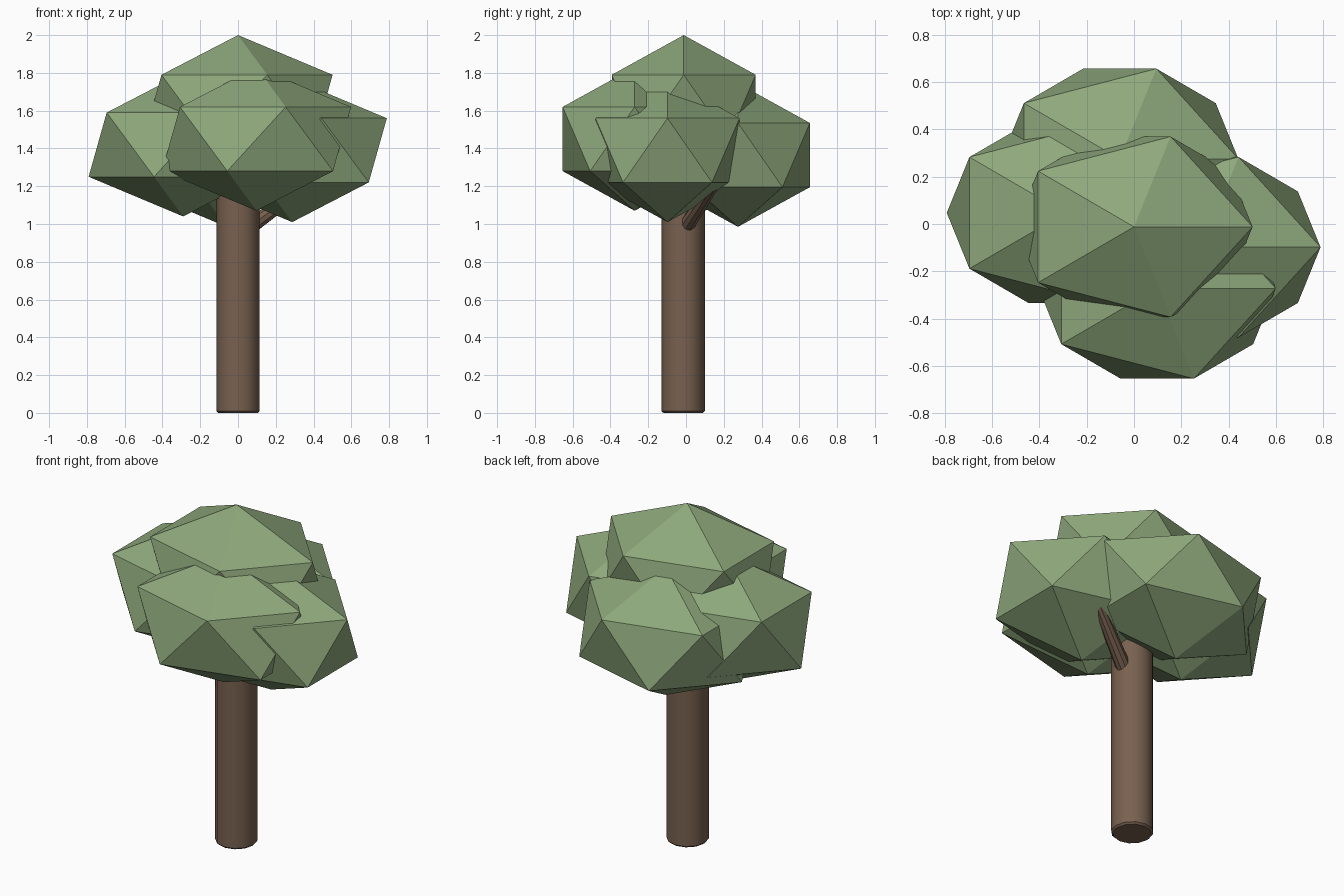
import bpy
from mathutils import Vector

if "Cube" in bpy.data.objects:
    bpy.data.objects.remove(bpy.data.objects["Cube"])


def material(name, color):
    m = bpy.data.materials.new(name)
    m.diffuse_color = (*color, 1)
    m.use_nodes = True
    m.node_tree.nodes["Principled BSDF"].inputs["Base Color"].default_value = m.diffuse_color
    return m


bark = material("bark", (0.19, 0.12, 0.08))
leaf = material("leaf", (0.27, 0.39, 0.20))


def limb(name, start, end, r1, r2, sides, bevel):
    """Round limb running from start to end."""
    a, b = Vector(start), Vector(end)
    d = b - a
    bpy.ops.mesh.primitive_cone_add(vertices=sides, radius1=r1, radius2=r2,
                                    depth=d.length, location=(a + b) / 2)
    ob = bpy.context.object
    ob.name = name
    ob.rotation_euler = d.to_track_quat('Z', 'Y').to_euler()
    ob.data.materials.append(bark)
    mod = ob.modifiers.new("soft_ends", 'BEVEL')
    mod.width = bevel
    mod.segments = 1
    mod.limit_method = 'ANGLE'
    mod.angle_limit = 1.0
    bpy.ops.object.shade_smooth_by_angle(angle=0.6)


# Trunk and side branch
limb("trunk", (0, -0.015, 0), (0, -0.015, 1.35), 0.115, 0.115, 12, 0.01)
limb("branch", (0.0, -0.03, 0.94), (0.40, 0.16, 1.23), 0.045, 0.03, 10, 0.005)

# Leaf clumps: flattened icosahedra, all the same size
clumps = {
    "top": (0, -0.012, 1.62),
    "front": (0.098, -0.272, 1.45),
    "left": (-0.29, 0.047, 1.42),
    "right": (0.287, -0.098, 1.39),
    "back": (-0.06, 0.275, 1.365),
}
for name, pos in clumps.items():
    bpy.ops.mesh.primitive_ico_sphere_add(subdivisions=1, radius=1, location=pos)
    ob = bpy.context.object
    ob.name = "foliage_" + name
    ob.scale = (0.56, 0.448, 0.38)
    ob.data.materials.append(leaf)
